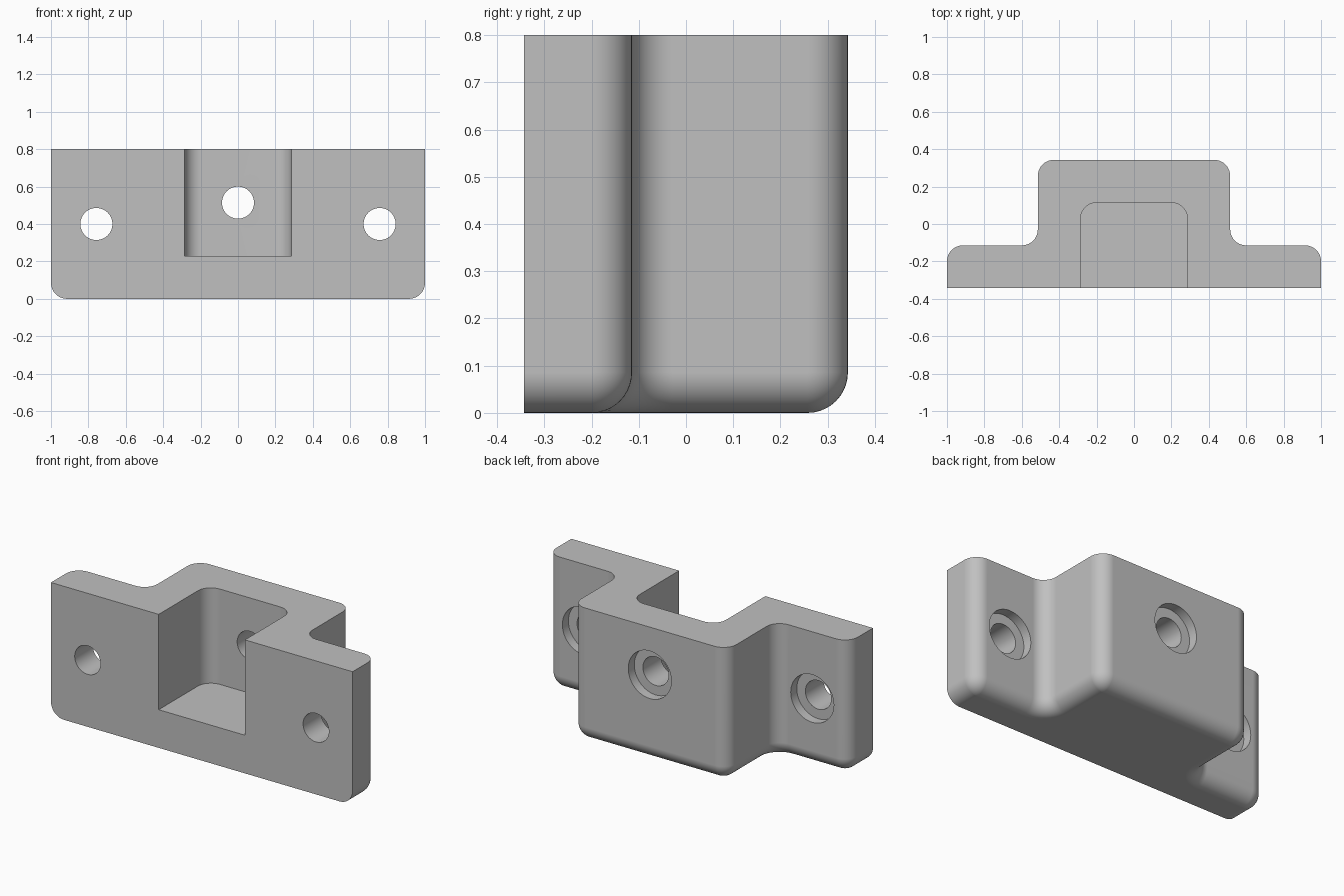
import bpy, bmesh
from math import pi, sin, cos
from mathutils import Matrix, Vector

U = 1 / 35          # one design unit: the bracket is 70 units wide
R = 3               # fillet radius in design units
STEPS = 10          # segments per quarter round

if "Cube" in bpy.data.objects:
    bpy.data.objects.remove(bpy.data.objects["Cube"])

grey = bpy.data.materials.new("light_grey")
grey.use_nodes = True
colour = (0.53, 0.53, 0.53, 1)
grey.diffuse_color = colour
grey.node_tree.nodes["Principled BSDF"].inputs["Base Color"].default_value = colour


def arc(cx, cy, r, start, end):
    """Points on a quarter round, angles in quarter turns."""
    angles = [(start + (end - start) * i / STEPS) * pi / 2 for i in range(STEPS + 1)]
    return [(cx + r * cos(a), cy + r * sin(a)) for a in angles]


def mirrored(half):
    return half + [(-x, y) for x, y in reversed(half)]


def hat_outline(inset):
    """Flanged outline, pulled inwards everywhere but at the flat front."""
    half = [(35 - inset, -12)]
    half += arc(35 - R, -4 - R, R - inset, 0, 1)
    half += arc(18 + R, -4 + R, R + inset, 3, 2)
    half += arc(18 - R, 12 - R, R - inset, 0, 1)
    return mirrored(half)


def loft(name, layers):
    """Solid skinned through (outline, height) layers from bottom to top."""
    bm = bmesh.new()
    rings = [[bm.verts.new(Vector((x, y, z)) * U) for x, y in pts] for pts, z in layers]
    for low, high in zip(rings, rings[1:]):
        for i in range(len(low)):
            j = (i + 1) % len(low)
            bm.faces.new((low[i], low[j], high[j], high[i]))
    bm.faces.new(rings[0][::-1])
    bm.faces.new(rings[-1])
    bmesh.ops.remove_doubles(bm, verts=bm.verts, dist=1e-5)
    bmesh.ops.recalc_face_normals(bm, faces=bm.faces)
    return add_object(name, bm)


def bore(name, x, z, radius, y0, y1):
    """Cylinder along y, used as a cutter."""
    bm = bmesh.new()
    place = Matrix.Translation(Vector((x, (y0 + y1) / 2, z)) * U) @ Matrix.Rotation(pi / 2, 4, 'X')
    bmesh.ops.create_cone(bm, cap_ends=True, segments=48, radius1=radius * U,
                          radius2=radius * U, depth=(y1 - y0) * U, matrix=place)
    return add_object(name, bm)


def add_object(name, bm):
    mesh = bpy.data.meshes.new(name)
    bm.to_mesh(mesh)
    bm.free()
    mesh.materials.append(grey)
    obj = bpy.data.objects.new(name, mesh)
    bpy.context.collection.objects.link(obj)
    return obj


# Body: rounded bottom rim rising into straight walls
rim = [k * pi / 2 / STEPS for k in range(STEPS, -1, -1)]
layers = [(hat_outline(R * (1 - cos(t))), R * (1 - sin(t))) for t in rim]
bracket = loft("bracket_body", layers + [(hat_outline(0), 28)])

# Pocket open to the front and top, with rounded back corners
pocket = mirrored([(10, -14)] + arc(10 - R, 4 - R, R, 0, 1))
cutters = [loft("pocket_cutter", [(pocket, 8), (pocket, 30)])]

# Screw holes, each counterbored from the back
for x, z, back in ((-26.5, 14, -4), (26.5, 14, -4), (0, 18, 12)):
    cutters.append(bore("hole_cutter", x, z, 3, -14, back + 2))
    cutters.append(bore("counterbore_cutter", x, z, 5, back - 2, back + 2))

bpy.ops.object.select_all(action='DESELECT')
bpy.context.view_layer.objects.active = bracket
bracket.select_set(True)
for cutter in cutters:
    cutter.hide_render = True
    cut = bracket.modifiers.new("cut", 'BOOLEAN')
    cut.operation = 'DIFFERENCE'
    cut.solver = 'EXACT'
    cut.object = cutter
    bpy.ops.object.modifier_apply(modifier=cut.name)
    bpy.data.objects.remove(cutter)

# Smooth rounds beside truly flat faces
bpy.ops.object.shade_smooth_by_angle(angle=pi / 6)
flat = bracket.modifiers.new("flat_faces", 'WEIGHTED_NORMAL')
flat.keep_sharp = True
